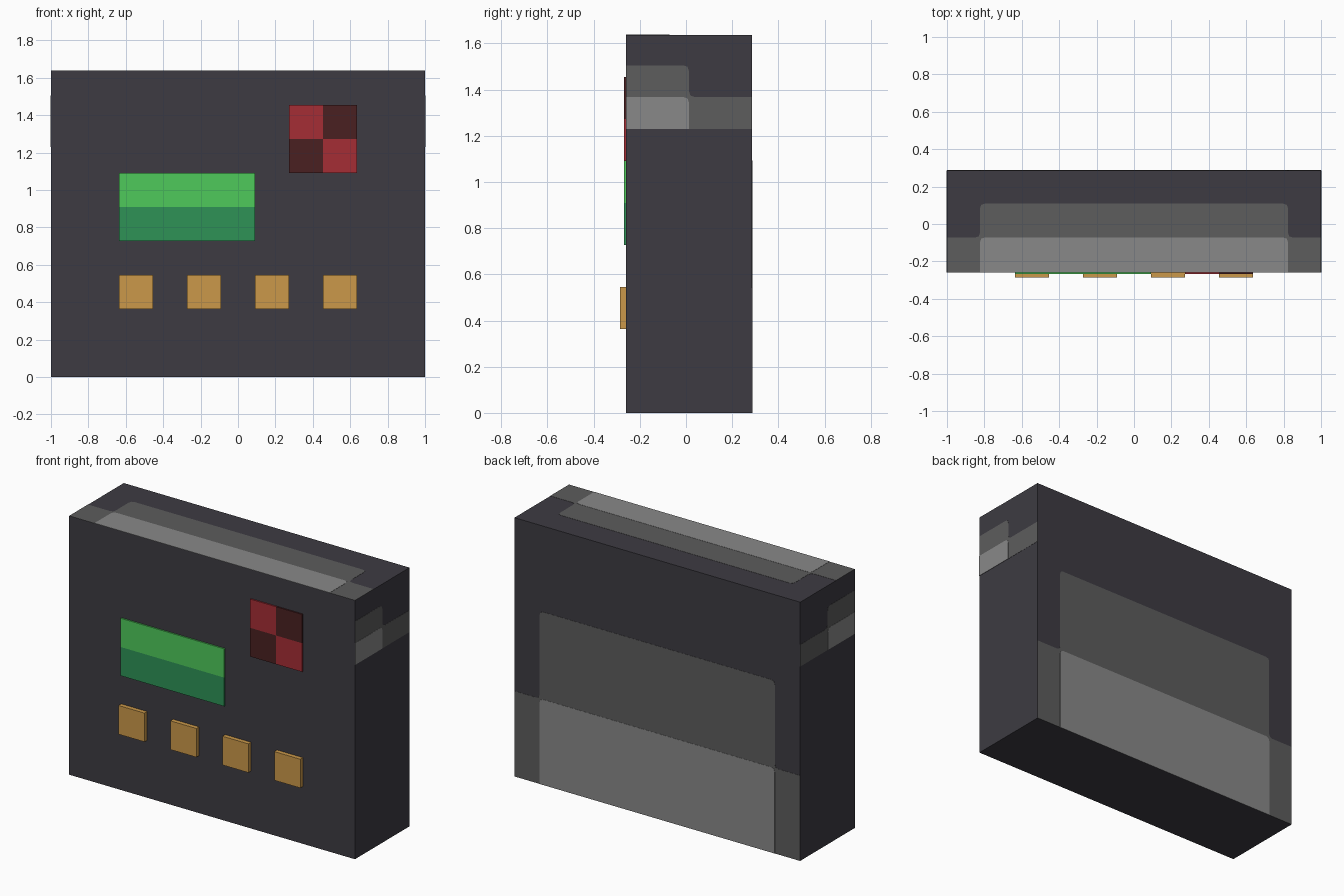
import bpy, bmesh
from mathutils import Vector

default = bpy.data.objects.get("Cube")
if default:
    bpy.data.objects.remove(default, do_unlink=True)

U = 2 / 11                      # design module
W, H, D = 1.0, 9 * U, 3 * U     # half width, height, depth
FRONT = -0.259
BACK = FRONT + D


def srgb(*rgb):
    return [((c / 255 + 0.055) / 1.055) ** 2.4 for c in rgb] + [1.0]


def material(name, *rgb):
    m = bpy.data.materials.new(name)
    m.use_nodes = True
    m.diffuse_color = srgb(*rgb)
    m.node_tree.nodes["Principled BSDF"].inputs["Base Color"].default_value = srgb(*rgb)
    return m


CHARCOAL = material("charcoal casing", 61, 59, 66)
GREY = material("mid grey", 93, 93, 93)
SILVER = material("light grey", 137, 137, 137)
LIME = material("bright green", 78, 202, 91)
GREEN = material("deep green", 46, 146, 86)
RED = material("red", 165, 45, 53)
MAROON = material("dark maroon", 74, 32, 33)
AMBER = material("amber", 203, 153, 74)


def finish(name, bm, mats):
    bmesh.ops.recalc_face_normals(bm, faces=bm.faces)
    mesh = bpy.data.meshes.new(name)
    bm.to_mesh(mesh)
    bm.free()
    for m in mats:
        mesh.materials.append(m)
    obj = bpy.data.objects.new(name, mesh)
    bpy.context.collection.objects.link(obj)
    return obj


def box(name, lo, hi, mats, cuts=(), rule=None):
    """Box between two corners, optionally cut through its middle and coloured by a rule."""
    lo, hi = Vector(lo), Vector(hi)
    mid = (lo + hi) / 2
    bm = bmesh.new()
    bmesh.ops.create_cube(bm, size=1)
    for v in bm.verts:
        v.co = mid + v.co * (hi - lo)
    for normal in cuts:
        bmesh.ops.bisect_plane(bm, geom=bm.verts[:] + bm.edges[:] + bm.faces[:],
                               plane_co=mid, plane_no=normal)
    if rule:
        for f in bm.faces:
            f.material_index = rule(f.calc_center_median() - mid)
    return finish(name, bm, mats)


def rounded(points, r=0.025):
    """Replace corners flagged as soft with a short curve."""
    out = []
    for i, (x, y, soft) in enumerate(points):
        p = Vector((x, y))
        if not soft:
            out.append(p)
            continue
        a, b = (Vector(points[j % len(points)][:2]) for j in (i - 1, i + 1))
        a, b = p + (a - p).normalized() * r, p + (b - p).normalized() * r
        out += [a, (a + b + 2 * p) / 4, b]
    return out


def plate(name, points, origin, u, v, normal, thick, mat):
    origin, u, v, normal = map(Vector, (origin, u, v, normal))
    bm = bmesh.new()
    face = bm.faces.new([bm.verts.new(origin + u * p.x + v * p.y) for p in rounded(points)])
    ext = bmesh.ops.extrude_face_region(bm, geom=[face])["geom"]
    for e in ext:
        if isinstance(e, bmesh.types.BMVert):
            e.co += normal * thick
    return finish(name, bm, [mat])


def stepped_inlay(name, right, shoulder, low, high, both, *frame):
    """Grey stepped inlay with a lighter band; both=True mirrors the step."""
    grey = [(right, 0, 0), (right, low, 0), (shoulder, low, 1), (shoulder, high, 1)]
    light = [(shoulder, 0, 0), (shoulder, low, 1)]
    for pts, mat, thick, part in ((grey, GREY, 0.0012, "step"), (light, SILVER, 0.0024, "band")):
        if both:
            pts = pts + [(-x, y, s) for x, y, s in reversed(pts)]
        else:
            pts = pts + [(0, pts[-1][1], 0), (0, 0, 0)]
        plate(f"{name}_{part}", pts, *frame, thick, mat)


# Casing
box("casing", (-W, FRONT, 0), (W, BACK, H), [CHARCOAL])

# Stepped inlays on the top, back and both sides
X, Y, Z = (1, 0, 0), (0, 1, 0), (0, 0, 1)
stepped_inlay("top", W, 0.823, 0.187, 0.368, True, (0, FRONT, H), X, Y, Z)
stepped_inlay("back", W, 0.823, 0.54, 1.093, True, (0, BACK, 0), X, Z, Y)
for side, s in (("left", 1), ("right", -1)):
    stepped_inlay(side, D, 0.272, 0.138, 0.275, False,
                  (s * W, FRONT, 1.23), Y, Z, (s, 0, 0))

# Two-tone display
box("display", (-3.5 * U, FRONT - 0.009, 4 * U), (0.5 * U, FRONT, 6 * U), [LIME, GREEN],
    [Z], lambda c: int(c.z < 0))

# Chequered indicator
box("indicator", (1.5 * U, FRONT - 0.009, 6 * U), (3.5 * U, FRONT, 8 * U), [RED, MAROON],
    [X, Z], lambda c: int(c.x * c.z > 0))

# Row of push buttons
for i in range(4):
    x = (2 * i - 3.5) * U
    box(f"button_{i + 1}", (x, FRONT - 0.027, 2 * U), (x + U, FRONT, 3 * U), [AMBER])
